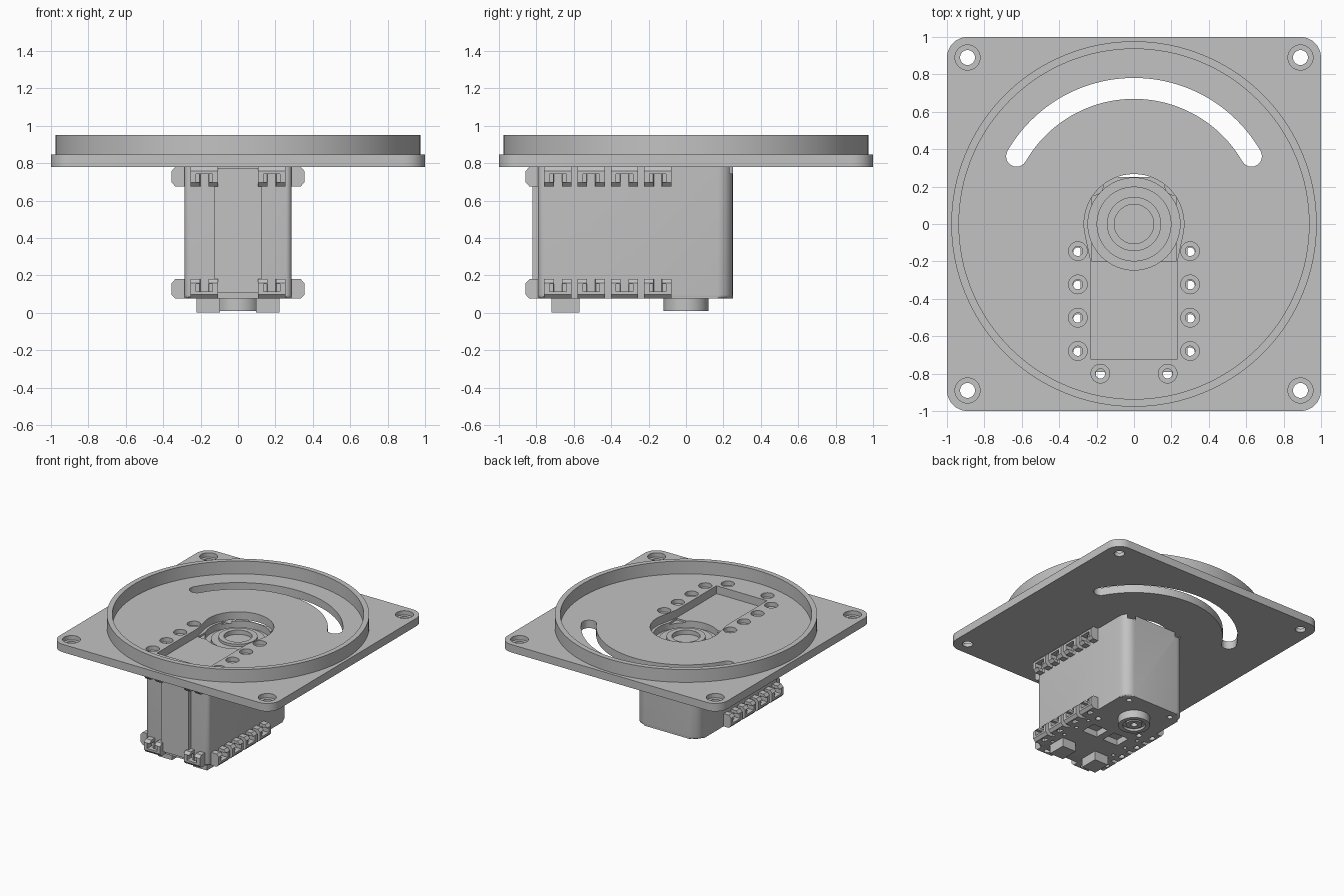
import bpy, bmesh
from math import pi, cos, sin, radians
from mathutils import Matrix

if "Cube" in bpy.data.objects:
    bpy.data.objects.remove(bpy.data.objects["Cube"])

grey = bpy.data.materials.new("plain_grey")
grey.use_nodes = True
GREY = (0.54, 0.54, 0.54, 1)
grey.diffuse_color = GREY
grey.node_tree.nodes["Principled BSDF"].inputs["Base Color"].default_value = GREY


def make(name, bm, smooth=True):
    bmesh.ops.recalc_face_normals(bm, faces=bm.faces)
    me = bpy.data.meshes.new(name)
    bm.to_mesh(me)
    bm.free()
    me.materials.append(grey)
    ob = bpy.data.objects.new(name, me)
    bpy.context.collection.objects.link(ob)
    if smooth:
        shade(ob)
    return ob


def select(ob):
    bpy.ops.object.select_all(action='DESELECT')
    ob.select_set(True)
    bpy.context.view_layer.objects.active = ob


def shade(ob):
    select(ob)
    bpy.ops.object.shade_smooth_by_angle(angle=radians(30))


def prism(bm, pts, z0, z1):
    """Extrude a flat outline between two heights."""
    low = [bm.verts.new((x, y, z0)) for x, y in pts]
    high = [bm.verts.new((x, y, z1)) for x, y in pts]
    bm.faces.new(low)
    bm.faces.new(high)
    for i in range(len(pts)):
        j = (i + 1) % len(pts)
        bm.faces.new((low[i], low[j], high[j], high[i]))


def arc(cx, cy, r, a0, a1, n):
    return [(cx + r * cos(radians(a0 + (a1 - a0) * i / n)),
             cy + r * sin(radians(a0 + (a1 - a0) * i / n))) for i in range(n + 1)]


def disc(bm, x, y, r, z0, z1, n=32):
    prism(bm, arc(x, y, r, 0, 360, n)[:-1], z0, z1)


def box(bm, x0, x1, y0, y1, z0, z1):
    prism(bm, [(x0, y0), (x1, y0), (x1, y1), (x0, y1)], z0, z1)


def rounded(x0, x1, y0, y1, front, back):
    return (arc(x1 - back, y1 - back, back, 0, 90, 8) + arc(x0 + back, y1 - back, back, 90, 180, 8)
            + arc(x0 + front, y0 + front, front, 180, 270, 8) + arc(x1 - front, y0 + front, front, 270, 360, 8))


def cut(ob, bm):
    """Subtract the separate solids in bm from ob."""
    tool = make("cutter", bm, False)
    tool.hide_render = True
    mod = ob.modifiers.new("cut", 'BOOLEAN')
    mod.operation, mod.solver, mod.object = 'DIFFERENCE', 'EXACT', tool
    select(ob)
    bpy.ops.object.modifier_move_to_index(modifier="cut", index=0)
    bpy.ops.object.modifier_apply(modifier="cut")
    bpy.data.objects.remove(tool)


def lathe(name, profile, n=96, closed=True):
    bm = bmesh.new()
    rings = [[bm.verts.new((r * cos(2 * pi * i / n), r * sin(2 * pi * i / n), z)) for i in range(n)]
             for r, z in profile]
    pairs = list(zip(rings, rings[1:] + rings[:1])) if closed else list(zip(rings, rings[1:]))
    for a, b in pairs:
        for i in range(n):
            j = (i + 1) % n
            bm.faces.new((a[i], a[j], b[j], b[i]))
    if not closed:
        bm.faces.new(rings[0])
        bm.faces.new(rings[-1])
    return make(name, bm)


PLATE_LOW, PLATE_TOP = 0.78, 0.845
BASE = 0.075
side_holes = [(s * 0.3, -0.145 - 0.178 * i) for s in (1, -1) for i in range(4)]
front_holes = [(0.18, -0.8), (-0.18, -0.8)]
corners = [(x, y) for x in (-0.89, 0.89) for y in (-0.89, 0.89)]

# Square mounting plate
bm = bmesh.new()
prism(bm, rounded(-1, 1, -1, 1, 0.11, 0.11), PLATE_LOW, PLATE_TOP)
plate = make("mounting_plate", bm)

# Screw holes, curved slot and motor opening
bm = bmesh.new()
for x, y in corners:
    disc(bm, x, y, 0.04, 0.7, 1)
for x, y in side_holes + front_holes:
    disc(bm, x, y, 0.026, 0.7, 1)
R, A, W = 0.725, 30, 0.056
ex, ey = R * cos(radians(A)), R * sin(radians(A))
prism(bm, arc(0, 0, R + W, A, 180 - A, 48) + arc(-ex, ey, W, 180 - A, 360 - A, 12)[1:-1]
      + arc(0, 0, R - W, 180 - A, A, 48) + arc(ex, ey, W, A - 180, A, 12)[1:-1], 0.7, 1)
prism(bm, arc(0, 0, 0.267, -10, 190, 48)
      + [(-0.23, -0.2), (-0.23, -0.725), (0.23, -0.725), (0.23, -0.2)], 0.7, 1)
cut(plate, bm)

# Counterbores around the holes
bm = bmesh.new()
for x, y in corners:
    disc(bm, x, y, 0.067, 0.81, 1)
for x, y in side_holes + front_holes:
    disc(bm, x, y, 0.05, 0.81, 1)
cut(plate, bm)
shade(plate)

# Raised circular rim
lathe("circular_rim", [(0.977, PLATE_TOP - 0.003), (0.977, 0.95), (0.936, 0.95), (0.936, PLATE_TOP - 0.003)], 128)

# Motor housing with rounded back and softened lower edge
bm = bmesh.new()
prism(bm, rounded(-0.287, 0.287, -0.79, 0.25, 0.03, 0.08), BASE, PLATE_LOW)
low = [e for e in bm.edges if all(v.co.z < BASE + 0.01 for v in e.verts)]
bmesh.ops.bevel(bm, geom=low, offset=0.02, segments=3, profile=0.5, affect='EDGES')
housing = make("motor_housing", bm)

# Output well, then the step around it, then rear corner notches
bm = bmesh.new()
disc(bm, 0, 0, 0.246, 0.725, 1, 64)
cut(housing, bm)
bm = bmesh.new()
box(bm, -0.225, 0.225, -0.2, 0.17, 0.765, 1)
cut(housing, bm)
bm = bmesh.new()
for s in (1, -1):
    disc(bm, s * 0.215, 0.205, 0.05, 0.745, 0.9)
cut(housing, bm)

# Pockets and screw holes in the underside
bm = bmesh.new()
for s in (1, -1):
    box(bm, *sorted((s * 0.03, s * 0.17)), -0.4, -0.27, -0.1, 0.125)
    for y in (0.18, -0.18):
        disc(bm, s * 0.2, y, 0.022, -0.1, 0.12, 16)
    for i in range(4):
        disc(bm, s * 0.24, -0.25 - 0.14 * i, 0.014, -0.1, 0.11, 16)
cut(housing, bm)
shade(housing)

# Raised panel on the front of the housing
bm = bmesh.new()
box(bm, -0.125, 0.125, -0.82, -0.78, 0.105, PLATE_LOW - 0.005)
make("front_panel", bm)

# Output horn in the well
lathe("output_horn", [(0.2, 0.72), (0.2, 0.75), (0.145, 0.75), (0.145, 0.77), (0.105, 0.77), (0.105, 0.735)],
      64, False)

# Lower idler boss and connector sockets
lathe("idler_boss", [(0.12, BASE + 0.01), (0.12, 0.01), (0.085, 0.01), (0.085, 0.03), (0.06, 0.03),
                     (0.06, 0.015), (0.025, 0.015), (0.025, 0.05)], 48, False)
for side, s in (("left", 1), ("right", -1)):
    bm = bmesh.new()
    box(bm, *sorted((s * 0.095, s * 0.222)), -0.72, -0.57, 0, BASE + 0.01)
    make("connector_" + side, bm)

# Clip tab: chamfered block with a nut slot, a slit and a screw hole
bm = bmesh.new()
prism(bm, [(-0.01, 0), (0.05, 0), (0.07, 0.022), (0.07, 0.083), (0.05, 0.105), (-0.01, 0.105)], -0.073, 0.073)
bmesh.ops.rotate(bm, verts=bm.verts, matrix=Matrix.Rotation(pi / 2, 3, 'X'))
tab = make("clip_tab", bm)
for solid in ((0.012, 0.2, -0.045, 0.045, 0.038, 0.08), (0.012, 0.2, -0.022, 0.022, 0.07, 0.2)):
    bm = bmesh.new()
    box(bm, *solid)
    cut(tab, bm)
bm = bmesh.new()
disc(bm, 0.015, 0, 0.025, -0.1, 0.2, 20)
cut(tab, bm)
shade(tab)

# Place tabs along both sides and the front, at top and bottom
spots = [((0.285 if x > 0 else -0.285), y - 0.006, 0 if x > 0 else pi) for x, y in side_holes]
spots += [(x, -0.787, -pi / 2) for x, y in front_holes]
for level, z, flip in (("lower", BASE, 0), ("upper", PLATE_LOW, pi)):
    for i, (x, y, turn) in enumerate(spots):
        ob = bpy.data.objects.new(f"{level}_clip_tab_{i + 1}", tab.data)
        bpy.context.collection.objects.link(ob)
        ob.location = (x, y, z)
        ob.rotation_euler = (flip, 0, turn)
bpy.data.objects.remove(tab)
